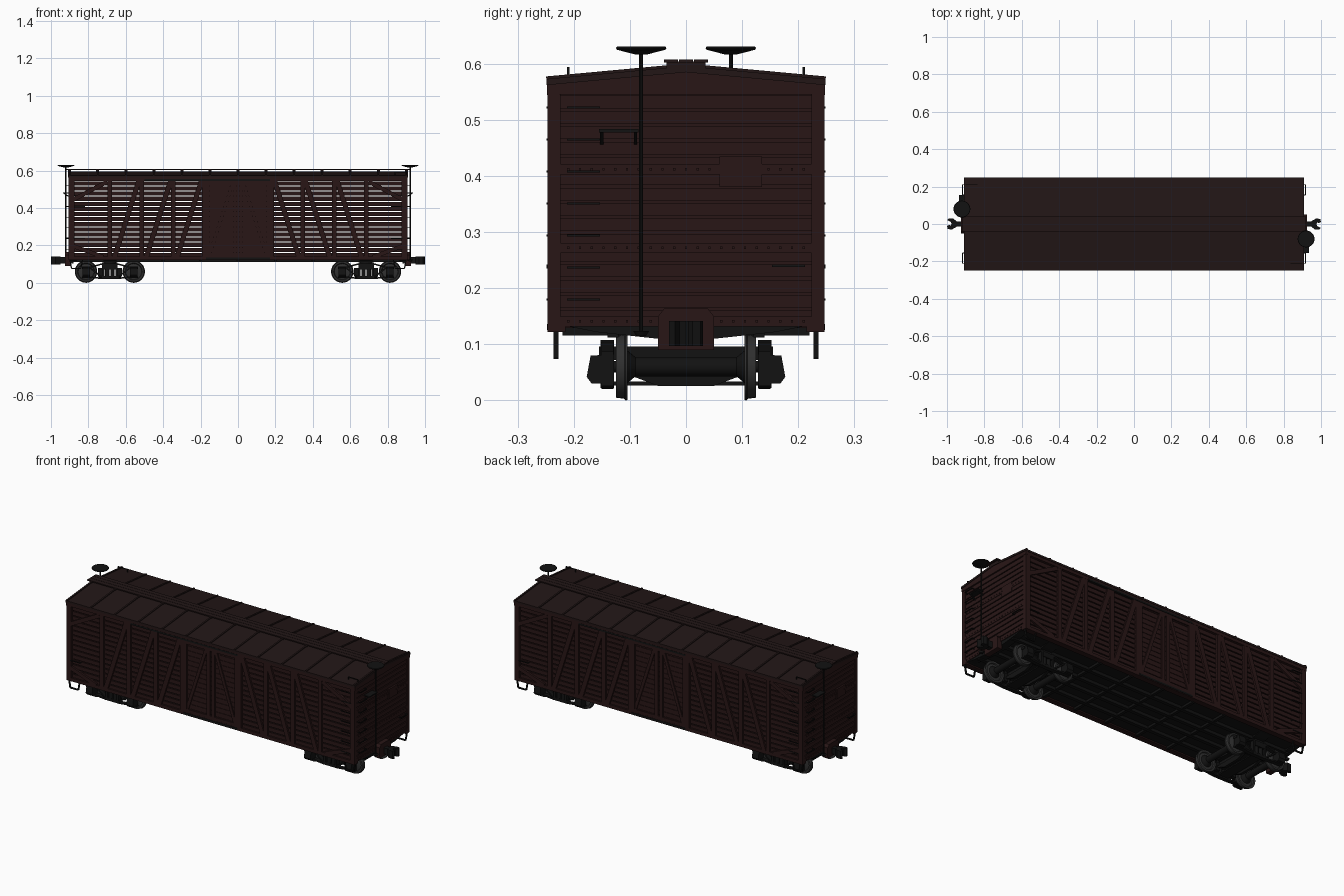
import bpy, bmesh, math
from mathutils import Vector, Matrix

cube = bpy.data.objects.get("Cube")
if cube:
    bpy.data.objects.remove(cube, do_unlink=True)

UP = Vector((0, 0, 1))
SIDE = Vector((0, 1, 0))


def material(name, color):
    mat = bpy.data.materials.new(name)
    mat.use_nodes = True
    mat.diffuse_color = color
    shader = mat.node_tree.nodes["Principled BSDF"]
    shader.inputs["Base Color"].default_value = color
    shader.inputs["Roughness"].default_value = 0.8
    return mat


WOOD = material("brown_wood", (0.022, 0.008, 0.008, 1))
ROOF = material("dark_roof", (0.016, 0.008, 0.008, 1))
IRON = material("black_iron", (0.006, 0.006, 0.006, 1))
STEEL = material("wheel_steel", (0.03, 0.03, 0.03, 1))


def box(bm, x, y, z):
    """Box from three (low, high) ranges."""
    size = [hi - lo for lo, hi in (x, y, z)]
    mid = [(hi + lo) / 2 for lo, hi in (x, y, z)]
    bmesh.ops.create_cube(bm, size=1, matrix=Matrix.Translation(mid) @ Matrix.Diagonal((*size, 1)))


def beam(bm, start, end, width, depth, normal=SIDE):
    """Bar between two points; depth is measured along normal."""
    a, b = Vector(start), Vector(end)
    along = (b - a).normalized()
    across = normal.cross(along).normalized()
    out = along.cross(across)
    basis = Matrix((along * (b - a).length, across * width, out * depth)).transposed().to_4x4()
    bmesh.ops.create_cube(bm, size=1, matrix=Matrix.Translation((a + b) / 2) @ basis)


def chain(bm, points, width, depth, normal=SIDE):
    for a, b in zip(points, points[1:]):
        beam(bm, a, b, width, depth, normal)


def extrude(bm, points, offset):
    """Prism from a flat outline."""
    face = bm.faces.new([bm.verts.new(p) for p in points])
    result = bmesh.ops.extrude_face_region(bm, geom=[face], use_keep_orig=True)
    verts = [v for v in result["geom"] if isinstance(v, bmesh.types.BMVert)]
    bmesh.ops.translate(bm, verts=verts, vec=offset)


def lathe(bm, profile, center, axis, steps=32):
    """Revolve (radius, height) pairs about the y or z axis."""
    c = Vector(center)
    verts = [bm.verts.new(c + axis * h + Vector((r, 0, 0))) for r, h in profile]
    edges = [bm.edges.new(pair) for pair in zip(verts, verts[1:])]
    bmesh.ops.spin(bm, geom=verts + edges, cent=c, axis=axis, angle=math.tau, steps=steps)
    bmesh.ops.remove_doubles(bm, verts=bm.verts[:], dist=0.00005)


def finish(bm, name, mat, copies="", smooth=False):
    """copies: x / y mirror across that axis, t turns a copy half round."""
    flips = {"x": (-1, 1, 1), "y": (1, -1, 1), "t": (-1, -1, 1)}
    for key in copies:
        new = bmesh.ops.duplicate(bm, geom=bm.verts[:] + bm.edges[:] + bm.faces[:])["geom"]
        bmesh.ops.scale(bm, vec=flips[key], verts=[v for v in new if isinstance(v, bmesh.types.BMVert)])
    bmesh.ops.recalc_face_normals(bm, faces=bm.faces[:])
    mesh = bpy.data.meshes.new(name)
    bm.to_mesh(mesh)
    bm.free()
    mesh.materials.append(mat)
    obj = bpy.data.objects.new(name, mesh)
    bpy.context.collection.objects.link(obj)
    if smooth:
        bpy.ops.object.select_all(action="DESELECT")
        obj.select_set(True)
        bpy.context.view_layer.objects.active = obj
        bpy.ops.object.shade_smooth_by_angle(angle=math.radians(35))


END, WALL, LOW, HIGH, DOOR = 0.895, 0.236, 0.138, 0.548, 0.17
PITCH = (HIGH - LOW) / 15

# Side slats with open gaps
bm = bmesh.new()
for i in range(15):
    z = LOW + i * PITCH
    box(bm, (DOOR, END), (WALL - 0.008, WALL), (z, z + PITCH * 0.8))
finish(bm, "side_slats", WOOD, "xy")

# Side posts and diagonal braces
bm = bmesh.new()
posts = [0.18, 0.345, 0.515, 0.685]
mid = WALL + 0.004
for x in posts + [END - 0.003]:
    box(bm, (x - 0.012, x + 0.012), (WALL - 0.012, WALL + 0.01), (LOW - 0.01, HIGH + 0.01))
for x in posts[:3]:
    beam(bm, (x + 0.015, mid, HIGH), (x + 0.145, mid, LOW), 0.026, 0.012)
beam(bm, (0.89, mid, 0.44), (0.7, mid, 0.54), 0.022, 0.012)
beam(bm, (0.89, mid, 0.2), (0.72, mid, LOW), 0.022, 0.012)
finish(bm, "side_frame", WOOD, "xy")

# Sills and eave boards
bm = bmesh.new()
box(bm, (-END - 0.01, END + 0.01), (0.215, 0.246), (0.122, 0.141))
box(bm, (-END - 0.01, END + 0.01), (WALL - 0.012, 0.247), (HIGH - 0.003, 0.572))
finish(bm, "side_rails", WOOD, "y")

# Sliding doors
bm = bmesh.new()
box(bm, (-DOOR, DOOR), (WALL - 0.01, WALL), (LOW, HIGH))
for i in range(15):
    z = LOW + i * PITCH
    box(bm, (-DOOR, DOOR), (WALL, WALL + 0.003), (z, z + PITCH * 0.8))
for x in (-DOOR + 0.01, -0.015, 0.015, DOOR - 0.01):
    box(bm, (x - 0.01, x + 0.01), (WALL, 0.246), (LOW, HIGH))
for z in (LOW + 0.01, HIGH - 0.012):
    box(bm, (-DOOR, DOOR), (WALL, 0.2455), (z - 0.01, z + 0.01))
for s in (-1, 1):
    beam(bm, (s * 0.03, mid, HIGH - 0.02), (s * 0.15, mid, LOW + 0.02), 0.018, 0.01)
finish(bm, "doors", WOOD, "y")
bm = bmesh.new()
box(bm, (-DOOR, 0.5), (WALL, 0.248), (HIGH - 0.004, HIGH + 0.006))
box(bm, (-DOOR, DOOR), (WALL, 0.248), (0.126, 0.136))
finish(bm, "door_tracks", IRON, "t")

# End walls with boards, straps and corner posts
bm = bmesh.new()
outline = [(-0.235, 0.13), (0.235, 0.13), (0.235, 0.565), (0, 0.588), (-0.235, 0.565)]
extrude(bm, [(END - 0.012, y, z) for y, z in outline], (0.012, 0, 0))
for i in range(15):
    z = LOW + i * PITCH
    box(bm, (END, END + 0.006), (-0.232, 0.232), (z, z + PITCH * 0.82))
for s in (-1, 1):
    box(bm, (END - 0.02, END + 0.01), sorted((s * 0.225, s * 0.2465)), (0.122, 0.565))
for z in (0.141, 0.272, 0.412):
    box(bm, (END, END + 0.009), (-0.225, 0.225), (z - 0.009, z + 0.009))
    for i in range(-10, 11):
        box(bm, (END, END + 0.012), (i * 0.021 - 0.002, i * 0.021 + 0.002), (z - 0.002, z + 0.002))
extrude(bm, [(END, y, z) for y, z in
             [(-0.248, 0.545), (0.248, 0.545), (0.248, 0.568), (0, 0.592), (-0.248, 0.568)]], (0.012, 0, 0))
box(bm, (END, END + 0.011), (0.06, 0.135), (0.38, 0.435))
finish(bm, "end_walls", WOOD, "t")

# Peaked roof with seam ribs
bm = bmesh.new()
outline = [(-0.249, 0.562), (-0.249, 0.573), (0, 0.596), (0.249, 0.573), (0.249, 0.562), (0, 0.585)]
extrude(bm, [(-0.91, y, z) for y, z in outline], (1.82, 0, 0))
for i in range(-6, 7):
    for s in (-1, 1):
        beam(bm, (i * 0.15, 0, 0.597), (i * 0.15, s * 0.249, 0.574), 0.009, 0.007, UP)
finish(bm, "roof", ROOF)

# Running board on saddles
bm = bmesh.new()
for y in (-0.027, 0, 0.027):
    box(bm, (-0.92, 0.92), (y - 0.0125, y + 0.0125), (0.602, 0.608))
for i in range(-6, 7):
    box(bm, (i * 0.15 - 0.008, i * 0.15 + 0.008), (-0.035, 0.035), (0.592, 0.604))
finish(bm, "running_board", ROOF)

# Floor and underframe
bm = bmesh.new()
box(bm, (-END, END), (-0.23, 0.23), (0.129, 0.138))
for y in (-0.13, -0.04, 0.04, 0.13):
    box(bm, (-END, END), (y - 0.01, y + 0.01), (0.112, 0.131))
for i in range(-2, 3):
    box(bm, (i * 0.2 - 0.008, i * 0.2 + 0.008), (-0.22, 0.22), (0.116, 0.131))
for x in (-0.72, 0.65, -0.9, 0.86):
    extrude(bm, [(x, -0.215, 0.133), (x, -0.16, 0.122), (x, -0.05, 0.11), (x, 0.05, 0.11),
                 (x, 0.16, 0.122), (x, 0.215, 0.133)], (0.04 if abs(x) > 0.8 else 0.07, 0, 0))
finish(bm, "underframe", IRON)

# Ladder rungs, corner grabs and stirrup steps
bm = bmesh.new()


def rung(a, b, out):
    a, b, out = Vector(a), Vector(b), Vector(out)
    chain(bm, [a, a + out, b + out, b], 0.004, 0.004, UP)


for i in range(7):
    z = 0.18 + i * 0.057
    rung((END, -0.21, z), (END, -0.155, z), (0.022, 0, 0))
    rung((0.82, -WALL, z), (0.88, -WALL, z), (0, -0.011, 0))
rung((END, 0.155, 0.24), (END, 0.21, 0.24), (0.022, 0, 0))
rung((0.82, WALL, 0.24), (0.88, WALL, 0.24), (0, 0.011, 0))
chain(bm, [(0.84, -0.21, 0.57), (0.84, -0.21, 0.592), (0.9, -0.21, 0.592), (0.9, -0.21, 0.57)], 0.004, 0.004)
for y in (-0.232, 0.232):
    chain(bm, [(0.83, y, 0.13), (0.84, y, 0.077), (0.89, y, 0.077), (0.9, y, 0.13)], 0.006, 0.009)
finish(bm, "grab_irons_and_steps", IRON, "t")

# Hand brakes with staff and step
bm = bmesh.new()
lathe(bm, [(0, 0.617), (0.012, 0.617), (0.043, 0.625), (0.045, 0.628), (0.043, 0.631), (0, 0.631)],
      (0.92, -0.08, 0), UP)
lathe(bm, [(0, 0.115), (0.004, 0.115), (0.004, 0.62), (0, 0.62)], (0.92, -0.08, 0), UP, 10)
lathe(bm, [(0, 0.115), (0.009, 0.115), (0.015, 0.124), (0, 0.124)], (0.92, -0.08, 0), UP, 10)
finish(bm, "hand_brakes", IRON, "t", True)
bm = bmesh.new()
box(bm, (END, 0.935), (-0.155, -0.085), (0.478, 0.484))
for y in (-0.15, -0.09):
    beam(bm, (END, y, 0.455), (0.932, y, 0.48), 0.005, 0.006)
finish(bm, "brake_steps", IRON, "t")

# Couplers and striker blocks
bm = bmesh.new()
outline = [(-0.05, 0.09), (0.05, 0.09), (0.05, 0.15), (0.038, 0.165), (-0.038, 0.165), (-0.05, 0.15)]
extrude(bm, [(END, y, z) for y, z in outline], (0.03, 0, 0))
finish(bm, "striker_blocks", WOOD, "t")
bm = bmesh.new()
box(bm, (0.88, 0.965), (-0.014, 0.014), (0.103, 0.137))
claw = [(0.95, -0.016), (0.968, -0.03), (0.99, -0.03), (0.998, -0.02), (0.98, -0.012), (0.975, 0),
        (0.98, 0.008), (0.988, 0.004), (1, 0.012), (0.996, 0.026), (0.975, 0.03), (0.95, 0.016)]
extrude(bm, [(x, y, 0.097) for x, y in claw], (0, 0, 0.045))
finish(bm, "couplers", IRON, "t")

# Wheels and axles
TRUCK, AXLE = 0.685, 0.1275
bm = bmesh.new()
for dx in (-AXLE, AXLE):
    for s in (-1, 1):
        lathe(bm, [(0, 0.112), (0.02, 0.108), (0.045, 0.111), (0.048, 0.104), (0.059, 0.104), (0.06, 0.108),
                   (0.057, 0.11), (0.055, 0.125), (0.046, 0.125), (0.042, 0.118), (0.02, 0.122), (0, 0.126)],
              (TRUCK + dx, 0, 0.06), SIDE * s)
finish(bm, "wheels", STEEL, "x", True)
bm = bmesh.new()
for dx in (-AXLE, AXLE):
    lathe(bm, [(0, -0.17), (0.01, -0.17), (0.01, -0.11), (0.032, -0.108), (0.017, -0.09), (0.017, 0.09),
               (0.032, 0.108), (0.01, 0.11), (0.01, 0.17), (0, 0.17)], (TRUCK + dx, 0, 0.06), SIDE, 16)
finish(bm, "axles", IRON, "x", True)

# Truck side frames, journal boxes and springs
bm = bmesh.new()
for dx in (-AXLE, AXLE):
    x = TRUCK + dx
    lid = [(0.128, 0.082), (0.17, 0.08), (0.177, 0.042), (0.168, 0.03), (0.128, 0.03)]
    extrude(bm, [(x - 0.02, y, z) for y, z in lid], (0.04, 0, 0))
for ends, middle in ((0.083, 0.1), (0.078, 0.032), (0.03, 0.024)):
    path = [(-0.15, ends), (-0.105, ends), (-0.045, middle), (0.045, middle), (0.105, ends), (0.15, ends)]
    chain(bm, [(TRUCK + x, 0.14, z) for x, z in path], 0.008, 0.022)
for x in (-0.035, 0.035):
    box(bm, (TRUCK + x - 0.006, TRUCK + x + 0.006), (0.128, 0.152), (0.022, 0.108))
for x in (-0.014, 0.014):
    lathe(bm, [(0, 0.03), (0.012, 0.03), (0.012, 0.075), (0, 0.075)], (TRUCK + x, 0.14, 0), UP, 12)
finish(bm, "truck_side_frames", IRON, "xy", True)

# Truck bolsters, centre plates and brake beams
bm = bmesh.new()
box(bm, (TRUCK - 0.03, TRUCK + 0.03), (-0.155, 0.155), (0.072, 0.096))
box(bm, (TRUCK - 0.03, TRUCK + 0.03), (-0.15, 0.15), (0.027, 0.034))
lathe(bm, [(0, 0.09), (0.035, 0.09), (0.035, 0.115), (0, 0.115)], (TRUCK, 0, 0), UP, 20)
for dx in (-0.06, 0.045):
    hanger = [(-0.1, 0.055), (-0.1, 0.045), (-0.05, 0.026), (0.05, 0.026), (0.1, 0.045), (0.1, 0.055)]
    extrude(bm, [(TRUCK + dx, y, z) for y, z in hanger], (0.015, 0, 0))
    for y in (-0.115, 0.115):
        box(bm, (TRUCK + dx - 0.004, TRUCK + dx + 0.019), (y - 0.01, y + 0.01), (0.035, 0.08))
finish(bm, "truck_bolsters", IRON, "x")
